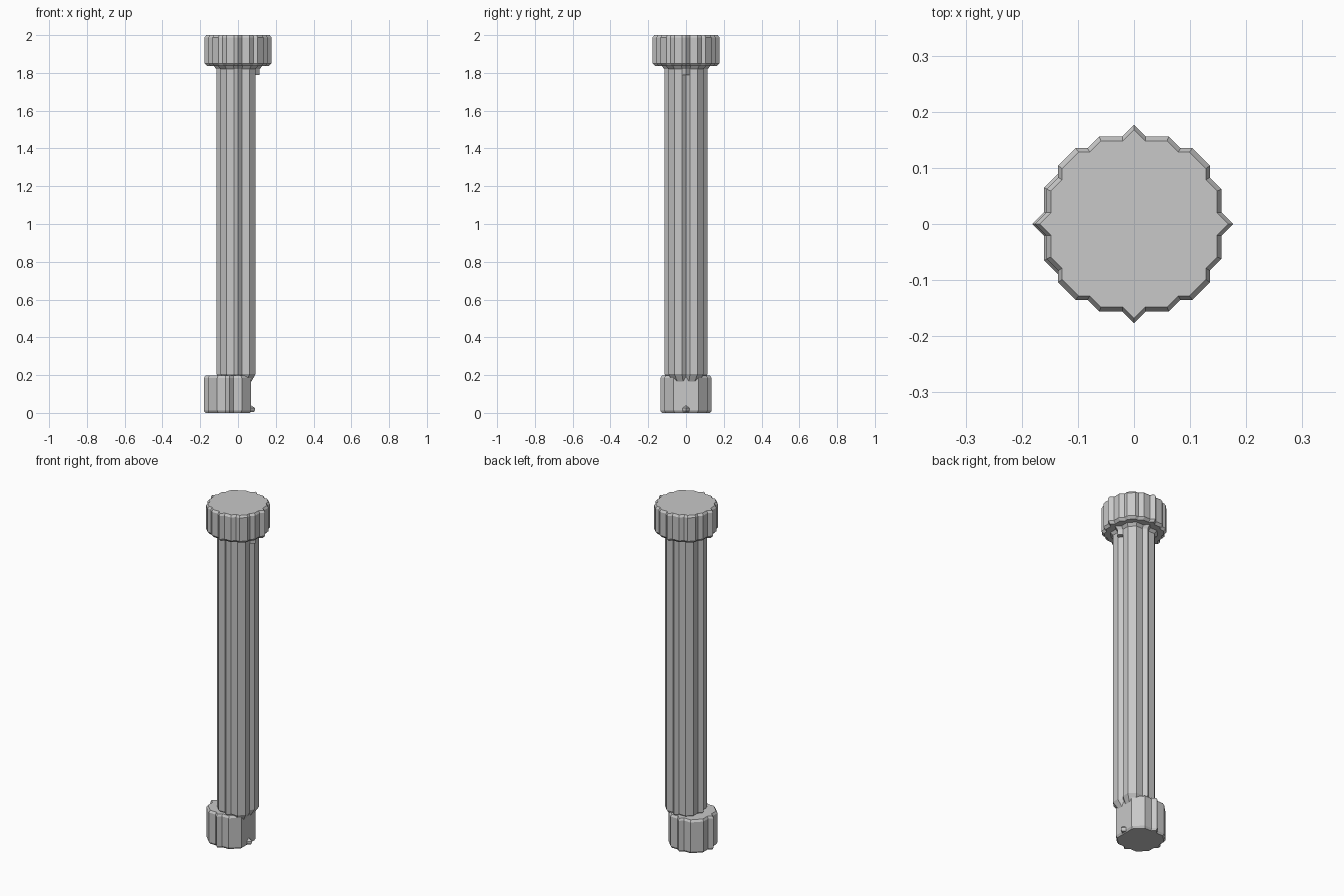
import bpy, bmesh

cube = bpy.data.objects.get("Cube")
if cube:
    bpy.data.objects.remove(cube)

grey = bpy.data.materials.new("stone_grey")
grey.use_nodes = True
colour = (0.58, 0.58, 0.58, 1)
grey.diffuse_color = colour
grey.node_tree.nodes["Principled BSDF"].inputs["Base Color"].default_value = colour


def outline(quarter):
    """Turn the points from +x up to (not including) +y into a full ring."""
    ring = []
    for turn in range(4):
        ring += quarter
        quarter = [(-y, x) for x, y in quarter]
    return ring


def loft(name, ring, levels, centre_x=0):
    """Stack scaled copies of a ring; each level is (height, scale)."""
    bm = bmesh.new()
    rows = [[bm.verts.new((centre_x + x * s, y * s, z)) for x, y in ring]
            for z, s in levels]
    n = len(ring)
    for low, high in zip(rows, rows[1:]):
        for i in range(n):
            j = (i + 1) % n
            bm.faces.new((low[i], low[j], high[j], high[i]))
    bm.faces.new(rows[0][::-1])
    bm.faces.new(rows[-1])
    mesh = bpy.data.meshes.new(name)
    bm.to_mesh(mesh)
    bm.free()
    mesh.materials.append(grey)
    obj = bpy.data.objects.new(name, mesh)
    bpy.context.collection.objects.link(obj)
    return obj


def ridged_octagon(flat, corner, tip=0.021):
    """Octagon with a pointed ridge in the middle of each main side."""
    return outline([(flat + tip, 0), (flat, tip), (flat, corner), (corner, flat)
                    , (tip, flat)])


def without_side_ridge(ring, depth):
    """Replace the +x ridge by a shallow point at the given x."""
    return [(depth, 0)] + ring[1:]


# Toothed head
head = outline([(0.177, 0), (0.156, 0.021), (0.156, 0.062), (0.135, 0.083),
                (0.135, 0.104), (0.104, 0.135), (0.083, 0.135),
                (0.062, 0.156), (0.021, 0.156)])
loft("head", head, [(1.836, 0.92), (1.85, 1), (1.988, 1), (2, 0.95)])

# Long fluted shaft, grooved on the left side
shaft = ridged_octagon(0.093, 0.061)
loft("shaft", without_side_ridge(shaft, 0.075),
     [(0.16, 0.72), (0.205, 1), (1.79, 1)])
loft("shaft_collar", shaft, [(1.79, 1), (1.82, 1), (1.84, 1.16)])

# Offset foot, with the left ridge left only as a small spur
foot = ridged_octagon(0.115, 0.065)
loft("foot", without_side_ridge(foot, 0.115),
     [(0, 0.94), (0.012, 1), (0.185, 1), (0.197, 0.94)], -0.045)
spur = [(0.135, 0), (0.112, 0.021), (0.112, -0.021)]
loft("foot_spur", spur, [(0.005, 0.96), (0.015, 1), (0.025, 1), (0.04, 0.85)], -0.045)
